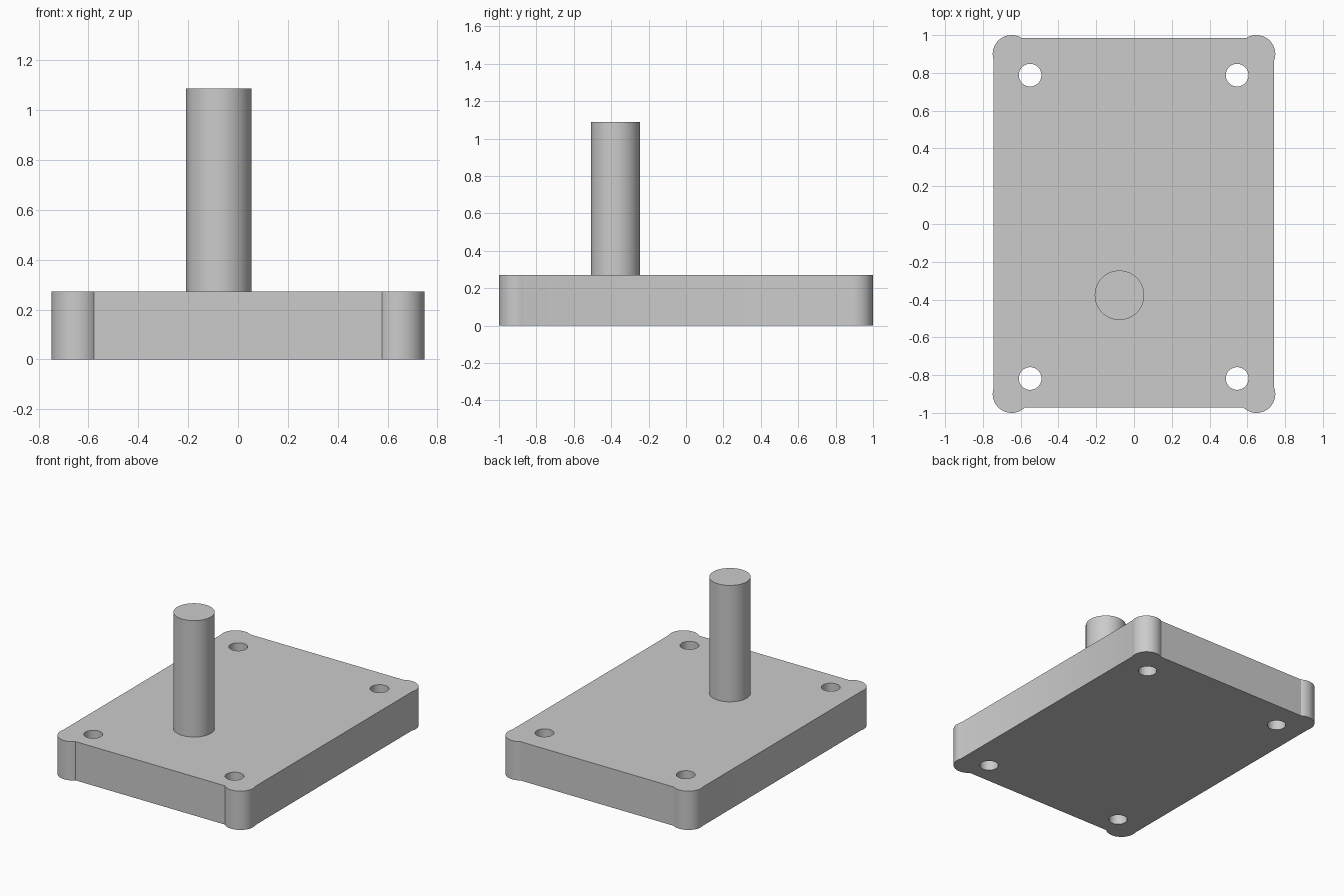
import bpy, bmesh, math

cube = bpy.data.objects.get("Cube")
if cube:
    bpy.data.objects.remove(cube, do_unlink=True)

PLATE_TOP, SHAFT_TOP = 0.272, 1.088
LOBE = 0.1

grey = bpy.data.materials.new("light_grey")
grey.use_nodes = True
colour = (0.6, 0.6, 0.6, 1)
grey.diffuse_color = colour
grey.node_tree.nodes["Principled BSDF"].inputs["Base Color"].default_value = colour


def prism(name, outline, bottom, top):
    """Extrude a counter-clockwise outline from bottom to top."""
    bm = bmesh.new()
    face = bm.faces.new([bm.verts.new((x, y, bottom)) for x, y in outline])
    side = bmesh.ops.extrude_face_region(bm, geom=[face])
    verts = [v for v in side["geom"] if isinstance(v, bmesh.types.BMVert)]
    bmesh.ops.translate(bm, verts=verts, vec=(0, 0, top - bottom))
    bmesh.ops.recalc_face_normals(bm, faces=bm.faces)
    mesh = bpy.data.meshes.new(name)
    bm.to_mesh(mesh)
    bm.free()
    mesh.materials.append(grey)
    obj = bpy.data.objects.new(name, mesh)
    bpy.context.collection.objects.link(obj)
    return obj


def arc(cx, cy, r, start, end, steps):
    return [(cx + r * math.cos(start + (end - start) * i / steps),
             cy + r * math.sin(start + (end - start) * i / steps))
            for i in range(steps + 1)]


def circle(cx, cy, r, steps=64):
    return arc(cx, cy, r, 0, math.tau, steps)[:-1]


def smooth(obj):
    bpy.ops.object.select_all(action="DESELECT")
    obj.select_set(True)
    bpy.context.view_layer.objects.active = obj
    bpy.ops.object.shade_smooth_by_angle(angle=math.radians(30))


# Base plate outline: straight edges set just inside four round corner lobes
right, back, left, front = 0.742, 0.984, 0.745, 0.972
cx, cy = 0.648, 0.9
corners = [(1, 1, right, back), (-1, 1, back, left),
           (-1, -1, left, front), (1, -1, front, right)]
outline = []
for i, (sx, sy, first, second) in enumerate(corners):
    # each lobe starts on one plate edge and ends on the next one
    c_first, c_second = (cx, cy) if i % 2 == 0 else (cy, cx)
    start = -math.acos((first - c_first) / LOBE)
    end = math.pi / 2 + math.acos((second - c_second) / LOBE)
    turn = i * math.pi / 2
    outline += arc(sx * cx, sy * cy, LOBE, start + turn, end + turn, 28)
plate = prism("base_plate", outline, 0, PLATE_TOP)

# Four through holes
for x in (-0.55, 0.546):
    for y in (-0.818, 0.788):
        cutter = prism("hole_cutter", circle(x, y, 0.06), -0.1, PLATE_TOP + 0.1)
        cutter.hide_render = True
        cutter.hide_set(True)
        cut = plate.modifiers.new("screw_hole", "BOOLEAN")
        cut.operation = "DIFFERENCE"
        cut.solver = "EXACT"
        cut.object = cutter

# Bake the holes, then drop the cutters
bpy.context.view_layer.update()
baked = bpy.data.meshes.new_from_object(
    plate.evaluated_get(bpy.context.evaluated_depsgraph_get()))
cutters = [m.object for m in plate.modifiers]
plate.modifiers.clear()
plate.data = baked
for cutter in cutters:
    bpy.data.objects.remove(cutter, do_unlink=True)
smooth(plate)

# Upright shaft
shaft = prism("shaft", circle(-0.077, -0.377, 0.131), PLATE_TOP - 0.002, SHAFT_TOP)
smooth(shaft)
